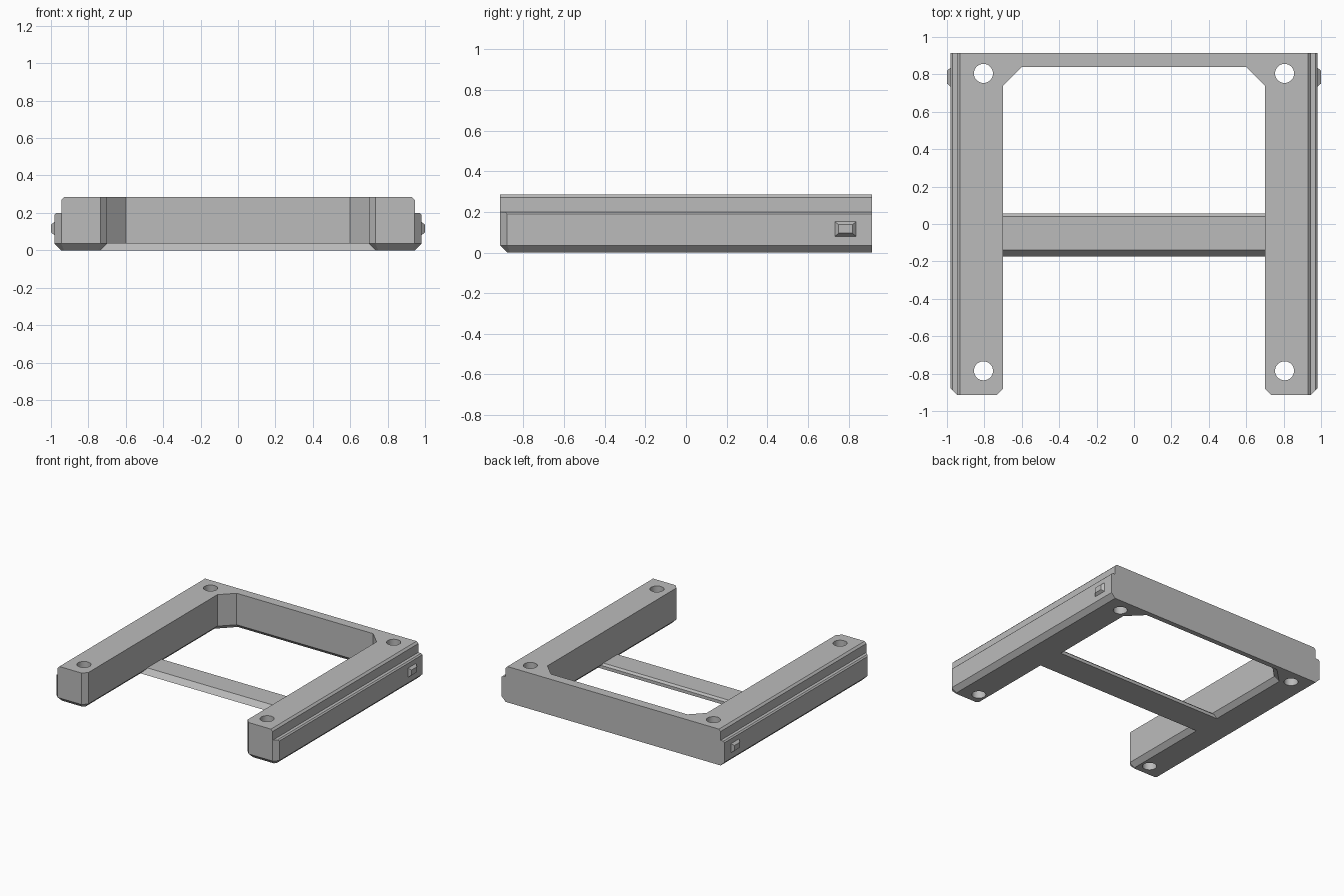
import bpy, bmesh

cube = bpy.data.objects.get("Cube")
if cube:
    bpy.data.objects.remove(cube, do_unlink=True)

GREY = (0.5, 0.5, 0.5, 1)
grey = bpy.data.materials.new("plain grey")
grey.use_nodes = True
grey.diffuse_color = GREY
grey.node_tree.nodes["Principled BSDF"].inputs["Base Color"].default_value = GREY


def loft(name, layers):
    """Closed solid through a stack of loops with equal point counts."""
    bm = bmesh.new()
    loops = [[bm.verts.new(p) for p in layer] for layer in layers]
    n = len(loops[0])
    for a, b in zip(loops, loops[1:]):
        for i in range(n):
            j = (i + 1) % n
            bm.faces.new((a[i], a[j], b[j], b[i]))
    bm.faces.new(loops[0][::-1])
    bm.faces.new(loops[-1])
    bmesh.ops.remove_doubles(bm, verts=bm.verts[:], dist=0.0005)
    bmesh.ops.recalc_face_normals(bm, faces=bm.faces[:])
    mesh = bpy.data.meshes.new(name)
    bm.to_mesh(mesh)
    bm.free()
    obj = bpy.data.objects.new(name, mesh)
    bpy.context.collection.objects.link(obj)
    mesh.materials.append(grey)
    return obj


def outline(z, outer, d):
    """U-shaped plan: two rails and a back bar, inset by d except at the back."""
    diag = 1.4142 * d
    front, inner = 0.915 - d, 0.70 + d
    corner, nose, gusset = 1.86 - diag, 0.18 - diag, 1.44 + diag
    half = [
        (outer, 0.915),
        (outer, -min(corner - outer, front)),
        (min(outer, corner - front), -front),
        (front - nose, -front),
        (inner, -inner - nose),
        (inner, gusset - inner),
        (gusset - 0.84 - d, 0.84 + d),
    ]
    return [(x, y, z) for x, y in half] + [(-x, y, z) for x, y in reversed(half)]


# Main frame: bevelled underside, stepped outer sides
frame = loft("frame", [outline(*s) for s in (
    (0, 0.945, 0.035), (0.035, 0.98, 0), (0.19, 0.98, 0), (0.20, 0.97, 0),
    (0.20, 0.945, 0), (0.27, 0.945, 0), (0.285, 0.93, 0))])

# Screw holes through the four corners
for x in (-0.805, 0.805):
    for y in (-0.785, 0.805):
        bpy.ops.mesh.primitive_cylinder_add(vertices=32, radius=0.051, depth=1, location=(x, y, 0.1))
        cutter = bpy.context.object
        cutter.name = "hole_cutter"
        cutter.data.materials.append(grey)
        cut = frame.modifiers.new("hole", "BOOLEAN")
        cut.operation, cut.solver, cut.object = "DIFFERENCE", "EXACT", cutter
        bpy.context.view_layer.objects.active = frame
        bpy.ops.object.modifier_apply(modifier=cut.name)
        bpy.data.objects.remove(cutter, do_unlink=True)

bpy.ops.object.select_all(action="DESELECT")
frame.select_set(True)
bpy.context.view_layer.objects.active = frame
bpy.ops.object.shade_smooth_by_angle(angle=0.4)

# Thin cross brace, flush with the underside
brace = [(-0.175, 0), (0.055, 0), (0.055, 0.025), (0.04, 0.04), (-0.14, 0.04)]
loft("cross_brace", [[(x, y, z) for y, z in brace] for x in (-0.737, 0.737)])

# Small tapered catches on the outer sides
for side, label in ((1, "left"), (-1, "right")):
    layers = []
    for x, hy, hz in ((0.97, 0.052, 0.036), (0.98, 0.052, 0.036), (1.0, 0.034, 0.021)):
        layers.append([(side * x, 0.785 + a * hy, 0.116 + b * hz)
                       for a, b in ((-1, -1), (1, -1), (1, 1), (-1, 1))])
    loft(label + "_catch", layers)
